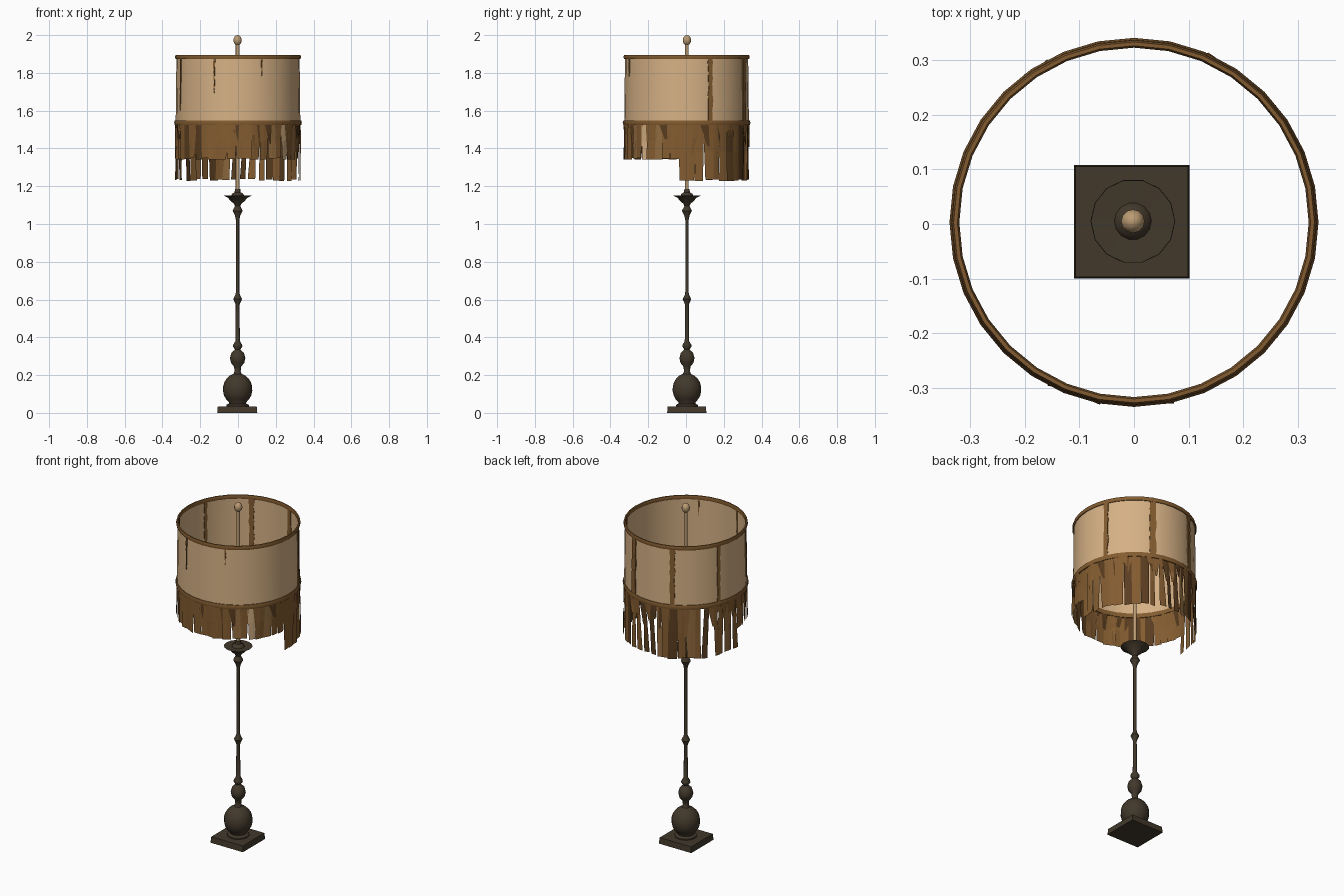
import bpy, bmesh, math, random
from math import radians as rad

random.seed(11)
cube = bpy.data.objects.get("Cube")
if cube:
    bpy.data.objects.remove(cube)


def material(name, rgb):
    m = bpy.data.materials.new(name)
    m.use_nodes = True
    m.diffuse_color = (*rgb, 1)
    m.node_tree.nodes["Principled BSDF"].inputs["Base Color"].default_value = (*rgb, 1)
    return m


linen = material("linen cream", (0.67, 0.44, 0.235))
bark = material("bark brown", (0.23, 0.108, 0.03))
dark_bark = material("dark bark", (0.10, 0.046, 0.014))
tan = material("pale bark", (0.29, 0.15, 0.052))
bronze = material("dark bronze", (0.054, 0.040, 0.024))
brass = material("aged tan", (0.50, 0.33, 0.17))

CENTER = (-0.002, 0.005)      # axis of the stem
SHADE = (0.0, 0.003)          # axis of the shade


def finish(name, bm, mats, at=(0, 0), smooth=None):
    me = bpy.data.meshes.new(name)
    bm.to_mesh(me)
    bm.free()
    for m in mats:
        me.materials.append(m)
    ob = bpy.data.objects.new(name, me)
    ob.location = (*at, 0)
    bpy.context.collection.objects.link(ob)
    if smooth:
        bpy.ops.object.select_all(action="DESELECT")
        ob.select_set(True)
        bpy.context.view_layer.objects.active = ob
        bpy.ops.object.shade_smooth_by_angle(angle=rad(smooth))


def polar(r, deg, z):
    return (r * math.cos(rad(deg)), r * math.sin(rad(deg)), z)


def lathe(name, profile, sides, mat, at, smooth=40, closed=False):
    """Revolve (radius, z) points, listed upward, around the z axis."""
    bm = bmesh.new()
    rings = [[bm.verts.new(polar(r, 360 * i / sides, z)) for i in range(sides)]
             for r, z in profile]
    pairs = list(zip(rings, rings[1:]))
    if closed:
        pairs.append((rings[-1], rings[0]))
    for a, b in pairs:
        for i in range(sides):
            j = (i + 1) % sides
            bm.faces.new((a[i], a[j], b[j], b[i]))
    bmesh.ops.remove_doubles(bm, verts=bm.verts, dist=1e-5)
    finish(name, bm, [mat], at, smooth)


# Square foot
bm = bmesh.new()
bmesh.ops.create_cube(bm, size=1)
for v in bm.verts:
    inset = 0.97 if v.co.z > 0 else 1
    v.co = (v.co.x * 0.212 * inset, v.co.y * 0.208 * inset, (v.co.z + 0.5) * 0.035)
finish("base_plate", bm, [bronze], (-0.004, 0.004))

# Turned stem: ball, bulge, collars, slim shaft and drip cup
ball = [(0.078 * math.sin(rad(t)), 0.125 - 0.085 * math.cos(rad(t)))
        for t in range(36, 166, 16)]
stem = [(0, 0.03), (0.06, 0.03), (0.06, 0.042), (0.045, 0.05)] + ball + [
    (0.016, 0.22), (0.019, 0.245), (0.035, 0.265), (0.041, 0.29), (0.033, 0.318),
    (0.014, 0.335), (0.025, 0.352), (0.024, 0.36), (0.012, 0.38), (0.01, 0.57),
    (0.013, 0.58), (0.023, 0.602), (0.012, 0.625), (0.009, 0.64), (0.009, 1.02),
    (0.014, 1.045), (0.027, 1.07), (0.014, 1.095), (0.02, 1.108), (0.038, 1.122),
    (0.05, 1.138), (0.077, 1.152), (0.034, 1.150), (0.03, 1.16), (0.016, 1.168),
    (0.014, 1.185), (0, 1.187)]
lathe("stem", stem, 14, bronze, CENTER)

# Upper rod and egg-shaped finial
lathe("upper_rod", [(0, 1.17), (0.010, 1.17), (0.010, 1.95), (0, 1.95)], 10, brass, CENTER)
egg = [(0.022 * math.sin(rad(t)), 1.973 - 0.027 * math.cos(rad(t))) for t in range(0, 181, 20)]
lathe("finial", egg, 12, brass, CENTER)

# Fabric drum
Z_LOW, Z_TOP, R_LOW, R_TOP = 1.54, 1.885, 0.330, 0.326


def drum_radius(z):
    return R_LOW + (R_TOP - R_LOW) * (z - Z_LOW) / (Z_TOP - Z_LOW)


lathe("shade_drum", [(R_LOW, Z_LOW), (R_TOP, Z_TOP)], 32, linen, SHADE)


# Bound rims above and below the fabric
def rim(name, r, z, half_w, half_h):
    ring = [(r + half_w * math.cos(rad(t)), z + half_h * math.sin(rad(t)))
            for t in range(0, 360, 60)]
    lathe(name, ring, 32, bark, SHADE, 50, True)


rim("top_rim", 0.327, 1.884, 0.007, 0.013)
rim("lower_rim", 0.331, 1.536, 0.007, 0.015)


# Ragged bark seams, full height at the back and torn short at the front
def seam(name, deg, bottom, width):
    bm = bmesh.new()
    rows, steps = [], 12
    for i in range(steps + 1):
        z = Z_TOP + (bottom - Z_TOP) * i / steps
        w = width * random.uniform(0.75, 1.1)
        if bottom > Z_LOW:
            w *= 1.15 - i / steps
        half = math.degrees(w / 2 / R_LOW)
        shift = random.uniform(-0.3, 0.3)
        r = drum_radius(z)
        rows.append([bm.verts.new(polar(r + o, deg + shift + s * half, z))
                     for o, s in ((0.004, -1), (0.004, 1), (-0.004, 1), (-0.004, -1))])
    for a, b in zip(rows, rows[1:]):
        for k in range(4):
            n = (k + 1) % 4
            bm.faces.new((a[k], b[k], b[n], a[n]))
    bm.faces.new(rows[0])
    bm.faces.new(rows[-1][::-1])
    finish(name, bm, [bark], SHADE)


for n, (bottom, width) in enumerate([(Z_LOW, 0.026), (Z_LOW, 0.036), (Z_LOW, 0.03),
                                     (Z_LOW, 0.02), (1.6, 0.012), (1.69, 0.011),
                                     (1.78, 0.010)]):
    seam(f"seam_{n + 1}", 22.5 + 45 * n, bottom, width)


# Fringe of tattered bark strips
def strip(bm, deg, bottom, w_top, w_bottom, lean, colour):
    """One slightly curled hanging strip; widths and lean in degrees."""
    r = 0.331 + random.uniform(-0.004, 0.004)
    curl = random.uniform(-0.006, 0.006)
    rows = []
    for t in (0, 0.5, 1):
        z = 1.535 + (bottom - 1.535) * t
        half = (w_top + (w_bottom - w_top) * t) / 2
        mid = deg + lean * t
        rows.append([bm.verts.new(polar(r + curl * s * t, mid + s * half, z))
                     for s in (-1, 0, 1)])
    for a, b in zip(rows, rows[1:]):
        for k in range(2):
            bm.faces.new((a[k], b[k], b[k + 1], a[k + 1])).material_index = colour


def fringe(name, start, end, bottom, step, dense):
    bm = bmesh.new()
    deg = start + step / 2
    while deg < end:
        colour = random.choices(range(4), (12, 4, 3, 1))[0]
        low = bottom + random.uniform(0, 0.012)
        if dense(deg):
            strip(bm, deg, low, step * random.uniform(0.95, 1.3),
                  step * random.uniform(0.85, 1.15), random.uniform(-1.5, 1.5), colour)
        else:
            strip(bm, deg, low, step * random.uniform(0.25, 0.7),
                  step * random.uniform(0.6, 0.95), random.uniform(-4, 4), min(colour, 2))
        # torn flaps that thicken the upper edge
        if random.random() < 0.75:
            strip(bm, deg + step / 2, random.uniform(1.36, 1.46),
                  step * random.uniform(0.6, 1.1), step * random.uniform(0.05, 0.5),
                  random.uniform(-4, 4), random.choice((0, 0, 1)))
        deg += step
    finish(name, bm, [bark, dark_bark, tan, linen], SHADE)


fringe("front_fringe", 180, 353, 1.34, 7.9, lambda d: random.random() < 0.85)
fringe("back_fringe", -7, 180, 1.228, 7.8,
       lambda d: d < 65 or 114 < d < 132 or random.random() < 0.25)
